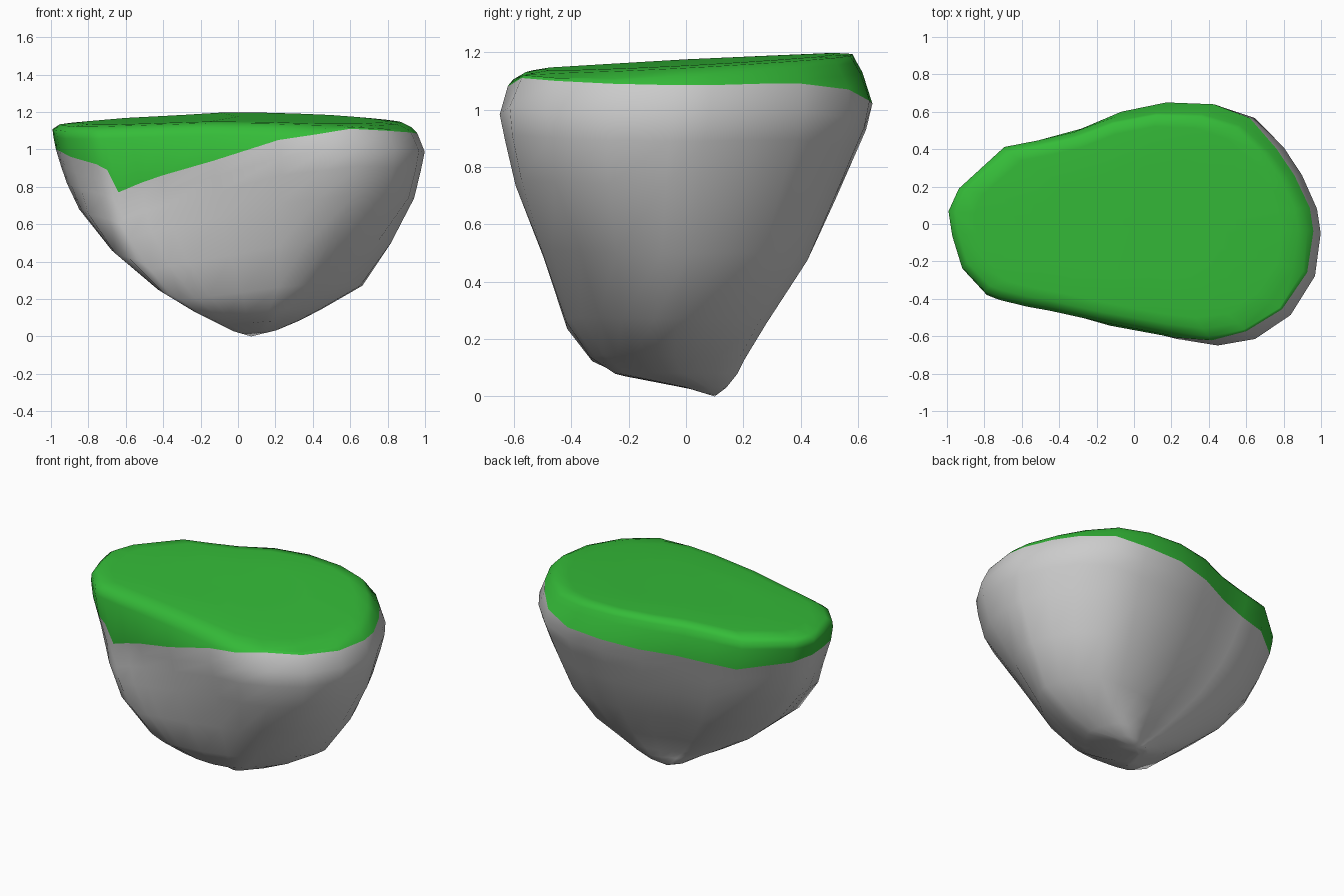
import bpy
from mathutils import Vector

if "Cube" in bpy.data.objects:
    bpy.data.objects.remove(bpy.data.objects["Cube"])

# Plan outline (x, y) and the height where grass meets rock
OUTLINE = [
    (-1, .06, 1.0), (-.94, .19, .98), (-.69, .42, .95), (-.5, .46, .96),
    (-.3, .51, .98), (-.08, .6, 1.0), (.17, .65, 1.02), (.43, .64, 1.03),
    (.64, .57, 1.07), (.8, .41, 1.09), (.9, .26, 1.09), (.98, .08, 1.085),
    (1, -.05, 1.085), (.97, -.28, 1.09), (.84, -.49, 1.1), (.65, -.62, 1.11),
    (.44, -.65, 1.08), (.22, -.62, 1.05), (-.15, -.55, .94), (-.45, -.48, .86),
    (-.58, -.455, .82), (-.72, -.42, .77), (-.75, -.41, .89), (-.8, -.39, .92),
    (-.93, -.25, .96), (-.98, -.08, .99)]

# Side profiles: z, x min, x max, y min, y max
PROFILE = [
    (0, .05, .08, .09, .11), (.03, -.03, .2, 0, .14), (.08, -.13, .32, -.27, .18),
    (.14, -.25, .44, -.36, .21), (.27, -.46, .67, -.45, .29), (.5, -.72, .83, -.53, .44),
    (.73, -.885, .94, -.595, .54), (.98, -.97, 1, -.65, .65), (1.06, -.985, .98, -.635, .65),
    (1.12, -1, .93, -.595, .62), (1.2, -.98, .89, -.56, .58)]


def surface(x, y, z):
    """Outline point squeezed into the side profiles at height z."""
    for a, b in zip(PROFILE, PROFILE[1:]):
        if z <= b[0]:
            break
    t = min(1, (z - a[0]) / (b[0] - a[0]))
    x0, x1, y0, y1 = [p + (q - p) * t for p, q in zip(a[1:], b[1:])]
    u, v = x, y / .65
    # The foot is a diagonal ridge: fuller front left, leaner front right
    w = max(0, min(1, (.75 - z) / .55))
    if v < 0:
        k = 1 + w * u * v * (.6 if u < 0 else .45)
        u, v = max(-1, u * k), max(-1, v * k * (1 + .07 * w))
    elif u > 0:
        k = 1 + w * u * v * .1
        u, v = min(1, u * k), min(1, v * k)
    return Vector((x0 + (u + 1) / 2 * (x1 - x0), y0 + (v + 1) / 2 * (y1 - y0), z))


def loft(name, rings, tip):
    """Skin the rings in order; the tip closes the last ring."""
    n = len(rings[0])
    verts = [v for r in rings for v in r] + [tip]
    faces = []
    for k in range(len(rings) - 1):
        for i in range(n):
            j = (i + 1) % n
            faces.append((k * n + j, k * n + i, k * n + n + i, k * n + n + j))
    last = (len(rings) - 1) * n
    for i in range(n):
        faces.append((last + (i + 1) % n, last + i, len(verts) - 1))
    # Outline runs clockwise, so upward lofts already face outward
    if tip[2] < rings[0][0][2]:
        faces = [f[::-1] for f in faces]
    me = bpy.data.meshes.new(name)
    me.from_pydata(verts, [], faces)
    ob = bpy.data.objects.new(name, me)
    bpy.context.collection.objects.link(ob)
    me.shade_smooth()
    return ob


# Rock underside, lofted from the grass line down to the foot
rock_rings = [[surface(x, y, g * f) for x, y, g in OUTLINE]
              for f in (1, .91, .82, .68, .46, .25, .13, .075, .03)]
loft("rock_base", rock_rings, Vector((.07, .1, 0)))


# Grass cap: side band, rounded rim and slightly tilted top
def top_height(x, y):
    return 1.15 + .05 * (y + .56) / 1.1 - .025 * max(0, x) - .04 * max(0, -x)


def rim(inset, drop):
    ring = []
    for x, y, g in OUTLINE:
        z = max(top_height(x, y) - drop, g + .01)
        p = surface(x, y, z)
        ring.append(Vector((p.x * inset, p.y * inset, z)))
    return ring


def flat(scale, drop=0):
    ring = []
    for x, y, g in OUTLINE:
        p = surface(x, y, 1.15)
        ring.append(Vector((p.x * scale, p.y * scale,
                            top_height(x * scale, y * scale) - drop)))
    return ring


grass_rings = [rock_rings[0], rim(1, .07), rim(.995, .03), flat(.96, .006), flat(.86), flat(.5)]
grass = loft("grass_top", grass_rings, Vector((0, 0, 1.175)))
green = bpy.data.materials.new("grass_green")
green.diffuse_color = (.035, .5, .04, 1)
green.use_nodes = True
green.node_tree.nodes["Principled BSDF"].inputs["Base Color"].default_value = green.diffuse_color
grass.data.materials.append(green)
